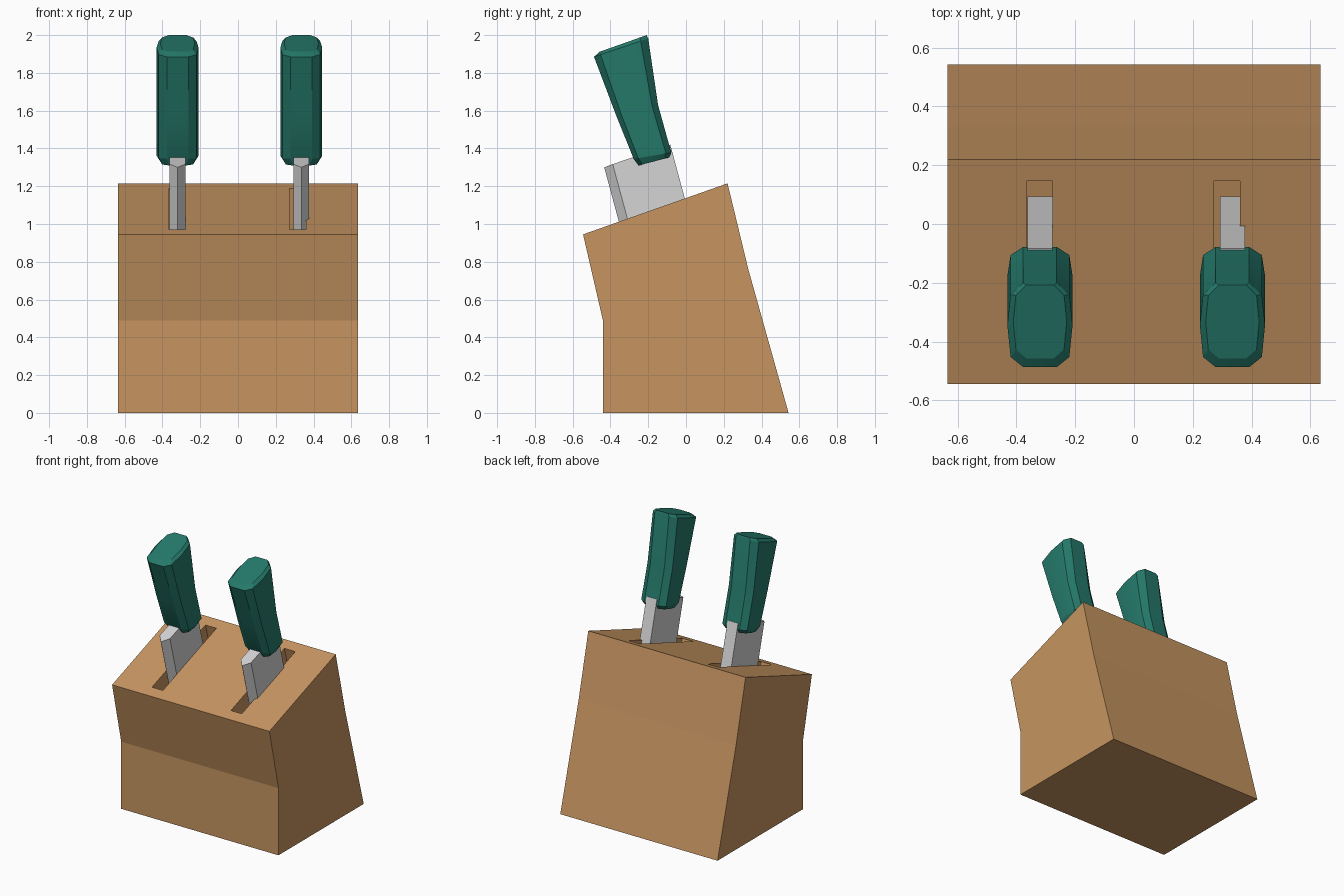
import bpy, bmesh
from mathutils import Vector

if "Cube" in bpy.data.objects:
    bpy.data.objects.remove(bpy.data.objects["Cube"])


def material(name, rgb):
    m = bpy.data.materials.new(name)
    m.use_nodes = True
    m.diffuse_color = (*rgb, 1)
    m.node_tree.nodes["Principled BSDF"].inputs["Base Color"].default_value = (*rgb, 1)
    return m


wood = material("warm wood", (0.57, 0.30, 0.12))
steel = material("steel", (0.66, 0.66, 0.67))
green = material("dark green", (0.018, 0.19, 0.145))


def loft(name, rings, mat):
    """Join equal-length rings of points into a closed solid."""
    bm = bmesh.new()
    loops = [[bm.verts.new(p) for p in ring] for ring in rings]
    n = len(loops[0])
    for a, b in zip(loops, loops[1:]):
        for i in range(n):
            j = (i + 1) % n
            bm.faces.new((a[i], a[j], b[j], b[i]))
    bm.faces.new(loops[0])
    bm.faces.new(loops[-1])
    bmesh.ops.recalc_face_normals(bm, faces=bm.faces)
    mesh = bpy.data.meshes.new(name)
    bm.to_mesh(mesh)
    bm.free()
    mesh.materials.append(mat)
    ob = bpy.data.objects.new(name, mesh)
    bpy.context.collection.objects.link(ob)
    return ob


def extrude_x(name, profile, x0, x1, mat):
    return loft(name, [[(x, y, z) for y, z in profile] for x in (x0, x1)], mat)


# Direction in which the knives slide into the block
slide = Vector((0, 0.26, -0.966))

# Block
block = extrude_x("block", [(-0.44, 0), (0.543, 0), (0.33, 0.76), (0.22, 1.215),
                            (-0.545, 0.945), (-0.44, 0.49)], -0.635, 0.635, wood)


# Slots
def cut_slot(x):
    front, back = Vector((0, -0.47, 0.971)), Vector((0, 0.147, 1.189))
    pts = [front - slide * 0.1, back - slide * 0.1, back + slide * 0.45, front + slide * 0.45]
    cutter = extrude_x("slot_cutter", [(p.y, p.z) for p in pts], x - 0.044, x + 0.044, wood)
    cutter.hide_render = True
    mod = block.modifiers.new("slot", "BOOLEAN")
    mod.operation, mod.solver, mod.object = "DIFFERENCE", "EXACT", cutter
    bpy.context.view_layer.objects.active = block
    bpy.ops.object.modifier_apply(modifier=mod.name)
    bpy.data.objects.remove(cutter)


# Blade with a wedge-shaped cutting edge and a flat spine
def blade(name, x):
    w = 0.042
    top = [Vector(p) for p in ((x, -0.433, 1.30), (x + w, -0.388, 1.317), (x + w, -0.083, 1.42),
                               (x - w, -0.083, 1.42), (x - w, -0.388, 1.317))]
    loft(name, [top, [p + slide * 0.68 for p in top]], steel)


# Handle: (front y, front z, back y, back z, width scale) from bottom to top
STATIONS = [(-0.25, 1.31, -0.09, 1.352, 0.82),
            (-0.277, 1.345, -0.078, 1.378, 1),
            (-0.368, 1.57, -0.148, 1.63, 1),
            (-0.487, 1.885, -0.2, 1.982, 1),
            (-0.457, 1.912, -0.208, 2.0, 0.82)]
# Half section: (depth fraction, half width)
SECTION = [(0, 0.057), (0.12, 0.1), (0.5, 0.111), (0.86, 0.1), (1, 0.057)]


def handle(name, x):
    outline = SECTION + [(t, -w) for t, w in reversed(SECTION)]
    rings = []
    for fy, fz, by, bz, s in STATIONS:
        rings.append([(x + w * s, fy + (by - fy) * t, fz + (bz - fz) * t) for t, w in outline])
    ob = loft(name, rings, green)
    bpy.ops.object.select_all(action="DESELECT")
    ob.select_set(True)
    bpy.context.view_layer.objects.active = ob
    bpy.ops.object.shade_smooth_by_angle(angle=0.3)


for side, slot_x, knife_x in (("right", -0.321, -0.32), ("left", 0.316, 0.335)):
    cut_slot(slot_x)
    blade(side + "_blade", knife_x)
    handle(side + "_handle", knife_x)
